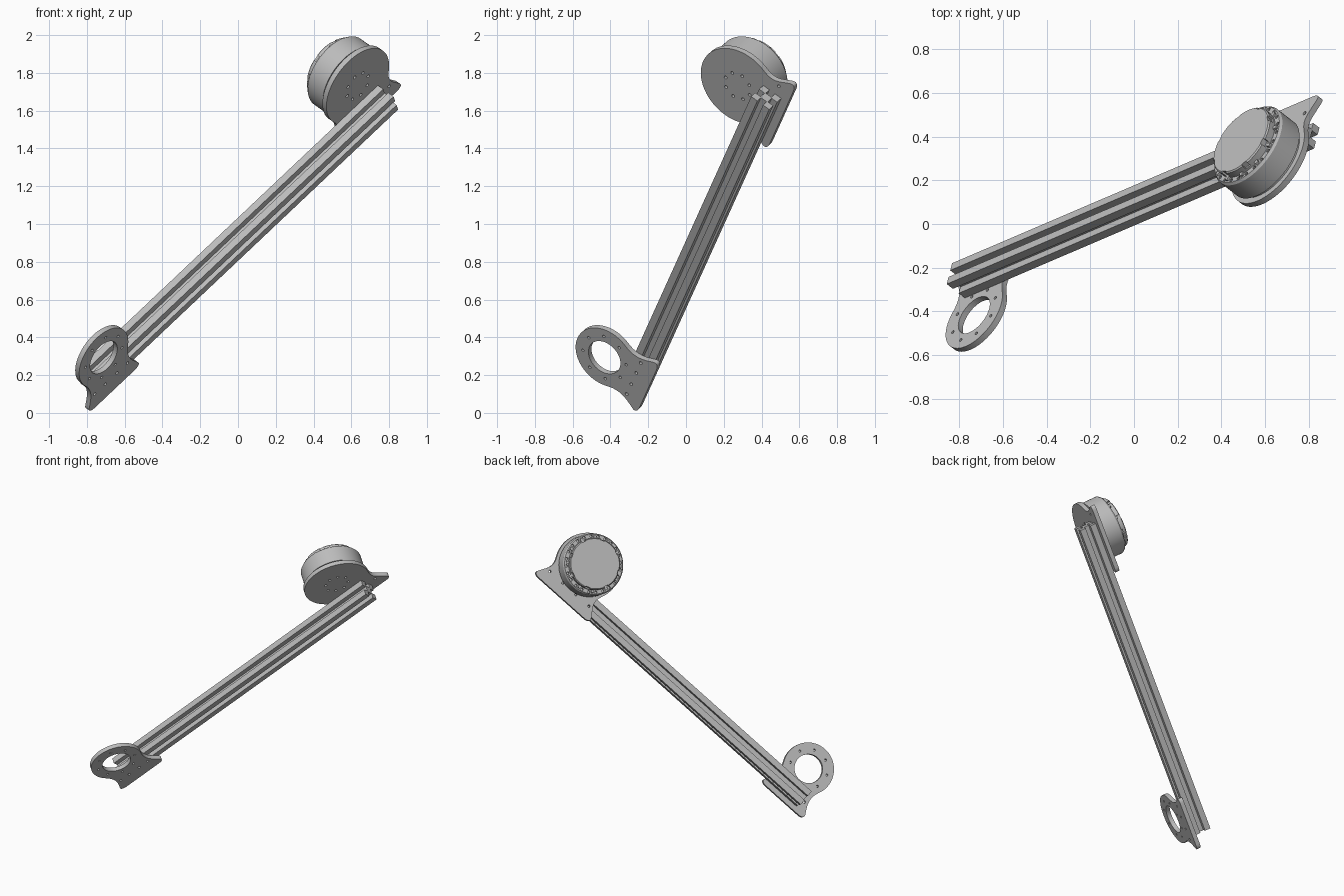
import bpy, bmesh, math
from mathutils import Vector, Matrix

cube = bpy.data.objects.get("Cube")
if cube:
    bpy.data.objects.remove(cube, do_unlink=True)

grey = bpy.data.materials.new("machined_grey")
grey.use_nodes = True
COLOR = (0.5, 0.5, 0.5, 1)
grey.diffuse_color = COLOR
grey.node_tree.nodes["Principled BSDF"].inputs["Base Color"].default_value = COLOR

# Working frame: x runs along the beam, y across the plates, z along the motor axis
along = Vector((0.694, 0.297, 0.656)).normalized()
axis = Vector((-0.69, 0.53, 0.49))
axis = (axis - along * axis.dot(along)).normalized()
side = axis.cross(along)
FRAME = Matrix((along, side, axis)).transposed().to_4x4()
FRAME.translation = (-0.803, -0.259, 0.16)

LENGTH = 2.302
HALF = 0.06
THICK = 0.03


def finish(name, bm, smooth=True):
    bmesh.ops.recalc_face_normals(bm, faces=bm.faces)
    mesh = bpy.data.meshes.new(name)
    bm.to_mesh(mesh)
    bm.free()
    mesh.materials.append(grey)
    obj = bpy.data.objects.new(name, mesh)
    obj.matrix_world = FRAME
    bpy.context.collection.objects.link(obj)
    if smooth:
        bpy.ops.object.select_all(action="DESELECT")
        obj.select_set(True)
        bpy.context.view_layer.objects.active = obj
        bpy.ops.object.shade_smooth_by_angle(angle=math.radians(30))
    return obj


def extrude(bm, points, offset):
    face = bm.faces.new([bm.verts.new(p) for p in points])
    new = bmesh.ops.extrude_face_region(bm, geom=[face])["geom"]
    verts = [v for v in new if isinstance(v, bmesh.types.BMVert)]
    bmesh.ops.translate(bm, vec=offset, verts=verts)


def add_cylinder(bm, x, y, z0, z1, r, seg=16):
    bmesh.ops.create_cone(bm, cap_ends=True, segments=seg, radius1=r, radius2=r,
                          depth=z1 - z0, matrix=Matrix.Translation((x, y, (z0 + z1) / 2)))


def cut(obj, bm):
    cutter = finish("cutter", bm, smooth=False)
    cutter.hide_render = True
    mod = obj.modifiers.new("cut", "BOOLEAN")
    mod.operation = "DIFFERENCE"
    mod.solver = "EXACT"
    mod.object = cutter
    bpy.context.view_layer.objects.active = obj
    bpy.ops.object.modifier_apply(modifier=mod.name)
    bpy.data.objects.remove(cutter, do_unlink=True)


def ring(count, radius, phase=0.0):
    for i in range(count):
        a = math.tau * (i + phase) / count
        yield a, radius * math.cos(a), radius * math.sin(a)


def bezier(p0, p1, p2, p3, n=10):
    for i in range(n + 1):
        t = i / n
        s = 1 - t
        yield p0 * s**3 + p1 * 3 * s * s * t + p2 * 3 * s * t * t + p3 * t**3


def plate(name, center, head_y, radius, half_width, foot, z):
    """Round head blending into a flared straight foot, mirrored about its centre."""
    half = []
    end = math.radians(-25)
    for i in range(25):
        a = math.pi / 2 + (end - math.pi / 2) * i / 24
        half.append(Vector((radius * math.cos(a), head_y + radius * math.sin(a))))
    start = half.pop()
    tangent = Vector((math.sin(end), -math.cos(end)))
    corner = Vector((half_width, foot + 0.035))
    half += bezier(start, start + tangent * 0.08, corner + Vector((-0.035, 0.06)), corner)
    half += list(bezier(corner, corner + Vector((0.012, -0.02)),
                        Vector((half_width, foot)), Vector((half_width - 0.035, foot)), 6))[1:]
    outline = half + [Vector((-p.x, p.y)) for p in reversed(half[1:])]
    bm = bmesh.new()
    extrude(bm, [(center + p.x, -p.y, z) for p in outline], (0, 0, THICK))
    return finish(name, bm)


# Slotted beam: one quarter of the section turned four times
a, core = 0.019, 0.024
quarter = [(HALF, -a), (core, -a), (core, a), (HALF, a), (HALF, HALF)]
section = []
for k in range(4):
    rot = Matrix.Rotation(k * math.pi / 2, 2)
    section += [rot @ Vector(p) for p in quarter]
bm = bmesh.new()
extrude(bm, [(0, p.x, p.y) for p in section], (LENGTH, 0, 0))
finish("slotted_beam", bm, smooth=False)

# Lower bracket with bearing opening, bolt circle and foot holes
LOW_X, LOW_Y = 0.1, 0.195
z = -HALF - THICK
lower = plate("lower_bracket", LOW_X, LOW_Y, 0.18, 0.185, -0.095, z)
bm = bmesh.new()
add_cylinder(bm, LOW_X, -LOW_Y, z - 0.02, z + 0.05, 0.1, 48)
for _, x, y in ring(8, 0.135, 0.5):
    add_cylinder(bm, LOW_X + x, y - LOW_Y, z - 0.02, z + 0.05, 0.008, 12)
for x in (-0.125, -0.045, 0.045, 0.125):
    add_cylinder(bm, LOW_X + x, 0, z - 0.02, z + 0.05, 0.009, 12)
cut(lower, bm)

# Motor bracket with mounting holes
TOP_X, TOP_Y = 2.185, 0.187
upper = plate("motor_bracket", TOP_X, TOP_Y, 0.23, 0.245, -0.105, HALF)
bm = bmesh.new()
for _, x, y in ring(8, 0.08):
    add_cylinder(bm, TOP_X + x, y - TOP_Y, HALF - 0.02, HALF + 0.05, 0.009, 12)
for x in (-0.18, -0.06, 0.06, 0.18):
    add_cylinder(bm, TOP_X + x, 0.02, HALF - 0.02, HALF + 0.05, 0.009, 12)
cut(upper, bm)

# Motor housing: turned profile with groove, rim and raised cap
profile = [(0, 0.088), (0.2, 0.088), (0.2, 0.105), (0.213, 0.105), (0.213, 0.218),
           (0.205, 0.23), (0.178, 0.23), (0.178, 0.264), (0.172, 0.27), (0, 0.27)]
bm = bmesh.new()
verts = [bm.verts.new((r, 0, h)) for r, h in profile]
edges = [bm.edges.new(pair) for pair in zip(verts, verts[1:])]
bmesh.ops.spin(bm, geom=verts + edges, cent=(0, 0, 0), axis=(0, 0, 1),
               angle=math.tau, steps=72, use_merge=True)
bmesh.ops.remove_doubles(bm, verts=bm.verts, dist=0.0001)
bmesh.ops.translate(bm, verts=bm.verts, vec=(TOP_X, -TOP_Y, 0))
motor = finish("motor_housing", bm)

# Rim pockets and cap edge notches
bm = bmesh.new()
for _, x, y in ring(24, 0.193):
    add_cylinder(bm, TOP_X + x, y - TOP_Y, 0.212, 0.25, 0.009, 10)
for angle, x, y in ring(8, 0.178, 0.5):
    place = Matrix.Translation((TOP_X + x, y - TOP_Y, 0.262)) @ Matrix.Rotation(angle, 4, "Z")
    bmesh.ops.create_cube(bm, size=1, matrix=place @ Matrix.Diagonal((0.02, 0.03, 0.04, 1)))
cut(motor, bm)

# Small clips spaced around the rim
bm = bmesh.new()
for angle, x, y in ring(12, 0.186, 0.25):
    place = Matrix.Translation((TOP_X + x, y - TOP_Y, 0.234)) @ Matrix.Rotation(angle, 4, "Z")
    bmesh.ops.create_cube(bm, size=1, matrix=place @ Matrix.Diagonal((0.022, 0.018, 0.014, 1)))
finish("rim_clips", bm, smooth=False)
